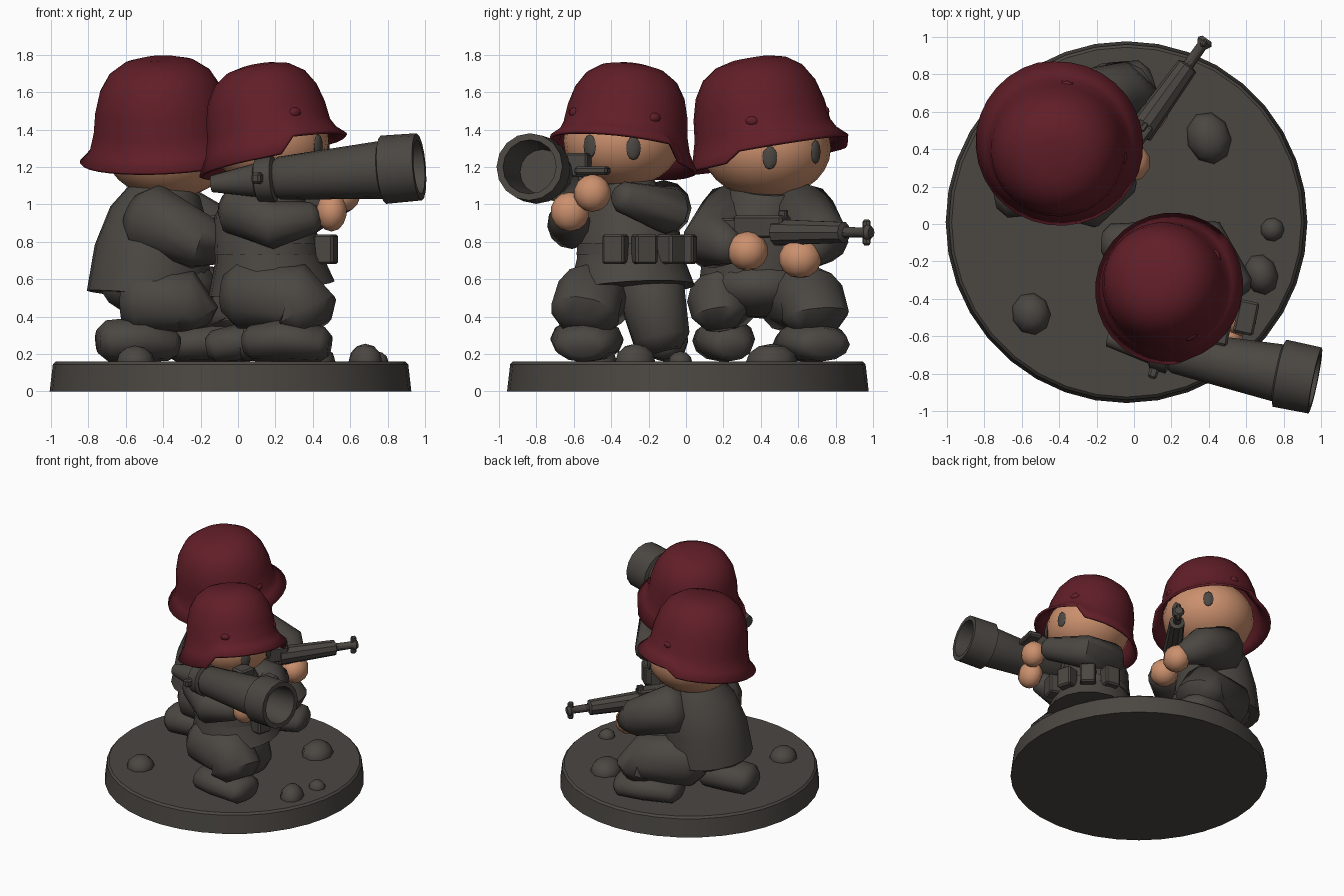
import bpy, bmesh, math
from math import sin, cos, pi, radians
from mathutils import Vector, Matrix

cube = bpy.data.objects.get("Cube")
if cube:
    bpy.data.objects.remove(cube, do_unlink=True)


def material(name, rgb):
    m = bpy.data.materials.new(name)
    m.use_nodes = True
    col = (*rgb, 1)
    m.diffuse_color = col
    m.node_tree.nodes["Principled BSDF"].inputs["Base Color"].default_value = col
    return m


GREY = material("warm dark grey", (0.07, 0.063, 0.055))
RED = material("dark red", (0.12, 0.013, 0.021))
SKIN = material("skin", (0.6, 0.28, 0.155))


def finish(name, bm, mat, angle=40):
    bmesh.ops.recalc_face_normals(bm, faces=bm.faces)
    me = bpy.data.meshes.new(name)
    bm.to_mesh(me)
    bm.free()
    me.materials.append(mat)
    for p in me.polygons:
        p.use_smooth = True
    me.set_sharp_from_angle(angle=radians(angle))
    ob = bpy.data.objects.new(name, me)
    bpy.context.scene.collection.objects.link(ob)
    return ob


def skin_rings(bm, rings):
    for a, b in zip(rings, rings[1:]):
        n = len(a)
        for i in range(n):
            bm.faces.new((a[i], a[(i + 1) % n], b[(i + 1) % n], b[i]))


def tube(name, pts, radii, mat=GREY, sides=12, wide=1.0, rounded=True):
    """Sweep a round section along a path, with optional domed ends."""
    pts, radii = [Vector(p) for p in pts], list(radii)
    if rounded:
        for end, nxt, at in ((0, 1, 0), (-1, -2, len(pts) + 1)):
            d = (pts[end] - pts[nxt]).normalized()
            pts.insert(at, pts[end] + d * radii[end] * 0.45)
            radii.insert(at, radii[end] * 0.6)
    bm, rings, frame, last = bmesh.new(), [], None, None
    for i, (p, r) in enumerate(zip(pts, radii)):
        d = (pts[min(i + 1, len(pts) - 1)] - pts[max(i - 1, 0)]).normalized()
        if frame is None:
            frame = d.to_track_quat('Z', 'Y')
        else:
            frame = last.rotation_difference(d) @ frame
        last = d
        ring = []
        for k in range(sides):
            a = 2 * pi * k / sides
            ring.append(bm.verts.new(p + frame @ Vector((cos(a) * r * wide, sin(a) * r, 0))))
        rings.append(ring)
    skin_rings(bm, rings)
    bm.faces.new(rings[0])
    bm.faces.new(rings[-1])
    return finish(name, bm, mat, 50)


def ball(name, loc, size, mat=GREY, turn=0, u=14, v=9):
    bm = bmesh.new()
    m = Matrix.Translation(loc) @ Matrix.Rotation(radians(turn), 4, 'Z') @ Matrix.Diagonal((*size, 1))
    bmesh.ops.create_uvsphere(bm, u_segments=u, v_segments=v, radius=1, matrix=m)
    return finish(name, bm, mat, 60)


def box(name, loc, size, turn=0, bevel=0.012):
    bm = bmesh.new()
    m = Matrix.Translation(loc) @ Matrix.Rotation(radians(turn), 4, 'Z') @ Matrix.Diagonal((*size, 1))
    bmesh.ops.create_cube(bm, size=1, matrix=m)
    bmesh.ops.bevel(bm, geom=bm.edges[:], offset=bevel, segments=1, affect='EDGES')
    return finish(name, bm, GREY, 30)


def stations(name, start, axis, steps, mat=GREY, sides=16):
    """Turned part: rings at distances along a straight axis."""
    start, axis = Vector(start), Vector(axis).normalized()
    q, bm, rings = axis.to_track_quat('Z', 'Y'), bmesh.new(), []
    for t, r in steps:
        rings.append([bm.verts.new(start + axis * t + q @ Vector(
            (r * cos(2 * pi * k / sides), r * sin(2 * pi * k / sides), 0))) for k in range(sides)])
    skin_rings(bm, rings)
    bm.faces.new(rings[0])
    bm.faces.new(rings[-1])
    return finish(name, bm, mat, 35)


def helmet(who, loc, s, facing, lean_dir, lean, flap):
    """Flared helmet with low side flaps and a raised visor."""
    bm, n, rings = bmesh.new(), 32, []
    dome = [(0.1, 0.487), (0.19, 0.465), (0.27, 0.41), (0.325, 0.32), (0.355, 0.21), (0.368, 0.1)]
    tilt = Matrix.Rotation(radians(lean), 4, Vector((sin(radians(lean_dir)), -cos(radians(lean_dir)), 0)))
    place = Matrix.Translation(loc) @ tilt @ Matrix.Rotation(radians(facing), 4, 'Z') @ Matrix.Scale(s, 4)
    for r, z in dome + [(0.395, 0), (0.45, -flap)]:
        ring = []
        for k in range(n):
            a = 2 * pi * k / n
            front = min(1, max(0, (radians(68) - abs(math.remainder(a, 2 * pi))) / 0.2))
            h = z
            if (r, z) not in dome:
                h = z * (1 - front) + front * (0.05 if z == 0 else 0)
            ring.append(bm.verts.new(place @ Vector((r * cos(a), r * sin(a), h))))
        rings.append(ring)
    skin_rings(bm, rings)
    bm.faces.new(rings[0])
    ob = finish(who + " helmet", bm, RED, 50)
    mod = ob.modifiers.new("thickness", 'SOLIDIFY')
    mod.thickness = 0.018
    mod.offset = -1
    for side in (-1, 1):
        a = side * radians(45)
        ball(who + " helmet vent", place @ Vector((0.348 * cos(a), 0.348 * sin(a), 0.14)),
             (0.026, 0.04, 0.028), RED, facing + side * 45, 8, 6)


def head(who, loc, r, rz, eyes):
    ball(who + " head", loc, (r, r, rz), SKIN, 0, 20, 14)
    for az, eye_z in eyes:
        a = radians(az)
        d = r * math.sqrt(1 - ((eye_z - loc[2]) / rz) ** 2)
        ball(who + " eye", (loc[0] + d * cos(a), loc[1] + d * sin(a), eye_z),
             (0.014, 0.04, 0.063), GREY, az, 8, 6)


# Base disc with scattered rocks
stations("base", (-0.04, 0.01, 0), (0, 0, 1), [(0, 0.967), (0.145, 0.95), (0.16, 0.935)], sides=36)
for x, y, r, sx, h in ((0.4, 0.46, 0.12, 1.2, 0.1), (0.74, -0.03, 0.065, 1, 0.06), (0.68, -0.27, 0.09, 1.25, 0.1),
                       (-0.55, -0.48, 0.105, 1.1, 0.09)):
    ball("rock", (x, y, 0.155), (r * sx, r, h), GREY, 110, 9, 6)

# Rifleman: head and helmet
helmet("rifleman", (-0.4, 0.425, 1.3), 1.0, 37, 75, 10, 0.055)
head("rifleman", (-0.37, 0.43, 1.3), 0.345, 0.27, ((3, 1.25), (50, 1.28)))

# Rifleman: body
tube("rifleman coat", [(-0.48, 0.39, 0.51), (-0.46, 0.4, 0.74), (-0.42, 0.42, 0.93), (-0.38, 0.43, 1.09)],
     [0.33, 0.31, 0.27, 0.18], sides=18, rounded=False)
ball("rifleman hips", (-0.42, 0.4, 0.56), (0.32, 0.3, 0.17))
tube("rifleman right leg", [(-0.54, 0.21, 0.48), (-0.27, 0.17, 0.48), (-0.25, 0.18, 0.41)], [0.175, 0.165, 0.15])
tube("rifleman left leg", [(-0.45, 0.56, 0.51), (-0.09, 0.68, 0.48), (-0.07, 0.69, 0.4)], [0.2, 0.18, 0.185])
tube("rifleman right boot", [(-0.7, 0.18, 0.27), (-0.52, 0.21, 0.28), (-0.36, 0.24, 0.25)],
     [0.11, 0.12, 0.09], wide=1.35)
tube("rifleman left boot", [(-0.34, 0.61, 0.25), (-0.12, 0.67, 0.27), (0.07, 0.73, 0.25)],
     [0.09, 0.115, 0.09], wide=1.7)

# Rifleman: arms and hands
tube("rifleman right arm", [(-0.48, 0.26, 0.92), (-0.2, 0.13, 0.8), (-0.05, 0.24, 0.77)], [0.2, 0.15, 0.09])
tube("rifleman left arm", [(-0.34, 0.62, 0.93), (-0.04, 0.73, 0.81), (0.06, 0.66, 0.74)], [0.19, 0.14, 0.09])
ball("rifleman right hand", (-0.02, 0.33, 0.75), (0.11, 0.11, 0.105), SKIN, 0, 10, 7)
ball("rifleman left hand", (0.09, 0.61, 0.71), (0.1, 0.115, 0.105), SKIN, 0, 10, 7)

# Rifle: turned barrel, boxed receiver and stock
muzzle, back = Vector((0.39, 0.99, 0.85)), Vector((-0.58, -0.81, 0))
stations("rifle barrel", muzzle, back, [(0, 0.03), (0.02, 0.045), (0.05, 0.028), (0.17, 0.03), (0.18, 0.058),
                                        (0.62, 0.073), (0.63, 0.03), (0.7, 0.03)], sides=10)
box("rifle muzzle sight", muzzle + back * 0.03, (0.045, 0.035, 0.14), 54)
box("rifle receiver", muzzle + back * 0.72 + Vector((0, 0, 0.03)), (0.32, 0.1, 0.12), 54)
box("rifle rear sight", muzzle + back * 0.58 + Vector((0, 0, 0.09)), (0.05, 0.03, 0.06), 54, 0.006)
box("rifle stock", muzzle + back * 0.96, (0.22, 0.08, 0.15), 54)

# Gunner: head and helmet
helmet("gunner", (0.18, -0.335, 1.308), 0.91, -17, -35, 12, 0.1)
head("gunner", (0.17, -0.34, 1.34), 0.315, 0.25, ((-34, 1.31), (11, 1.3)))

# Gunner: body
tube("gunner coat", [(0.18, -0.29, 0.55), (0.16, -0.3, 0.72), (0.14, -0.31, 0.94), (0.16, -0.33, 1.13)],
     [0.34, 0.285, 0.265, 0.15], sides=18, rounded=False)
stations("gunner belt", (0.16, -0.3, 0.73), (0, 0, 1), [(0, 0.29), (0.06, 0.284)], sides=18)
for az in (-15, 15, 47, 80):
    a = radians(az)
    box("gunner belt pouch", (0.18 + 0.3 * cos(a), -0.3 + 0.3 * sin(a), 0.76), (0.11, 0.12, 0.16), az)
tube("gunner right leg", [(0.01, -0.44, 0.52), (0.31, -0.52, 0.5), (0.36, -0.54, 0.41)], [0.185, 0.185, 0.19])
tube("gunner right boot", [(0.08, -0.5, 0.26), (0.25, -0.53, 0.28), (0.45, -0.55, 0.25)],
     [0.1, 0.12, 0.095], wide=1.65)
tube("gunner left thigh", [(0.16, -0.2, 0.6), (0.22, -0.13, 0.28)], [0.19, 0.155])
tube("gunner left shin", [(0.2, -0.12, 0.28), (0.02, -0.11, 0.26)], [0.11, 0.1], wide=1.2)
tube("gunner left boot", [(0.04, -0.11, 0.27), (-0.13, -0.1, 0.24)], [0.1, 0.085], wide=1.2)

# Gunner: arms and hands
tube("gunner right arm", [(0.0, -0.48, 0.98), (0.2, -0.62, 0.89), (0.4, -0.62, 0.93)], [0.15, 0.13, 0.085])
tube("gunner left arm", [(0.14, -0.12, 0.98), (0.4, -0.1, 0.97), (0.56, -0.34, 1.04)], [0.15, 0.125, 0.085])
ball("gunner right hand", (0.5, -0.62, 0.96), (0.085, 0.105, 0.105), SKIN, 0, 10, 7)
ball("gunner left hand", (0.57, -0.5, 1.06), (0.09, 0.1, 0.1), SKIN, 0, 10, 7)

# Launcher: one turned body with a hollow flared mouth
tail, aim = Vector((-0.14, -0.61, 1.11)), Vector((1.1, -0.225, 0.09))
stations("launcher tube", tail, aim, [(0, 0.045), (0.24, 0.09), (0.25, 0.115), (0.34, 0.125), (0.35, 0.1),
                                      (0.37, 0.115), (0.93, 0.155), (0.94, 0.183), (1.135, 0.18),
                                      (1.135, 0.145), (0.8, 0.12)])
box("launcher sight block", (0.45, -0.58, 1.21), (0.12, 0.13, 0.13), -12)
box("launcher sight arm", (0.6, -0.5, 1.18), (0.11, 0.18, 0.045), -12)
box("launcher side lever", (0.12, -0.75, 1.14), (0.05, 0.16, 0.06), -20)
